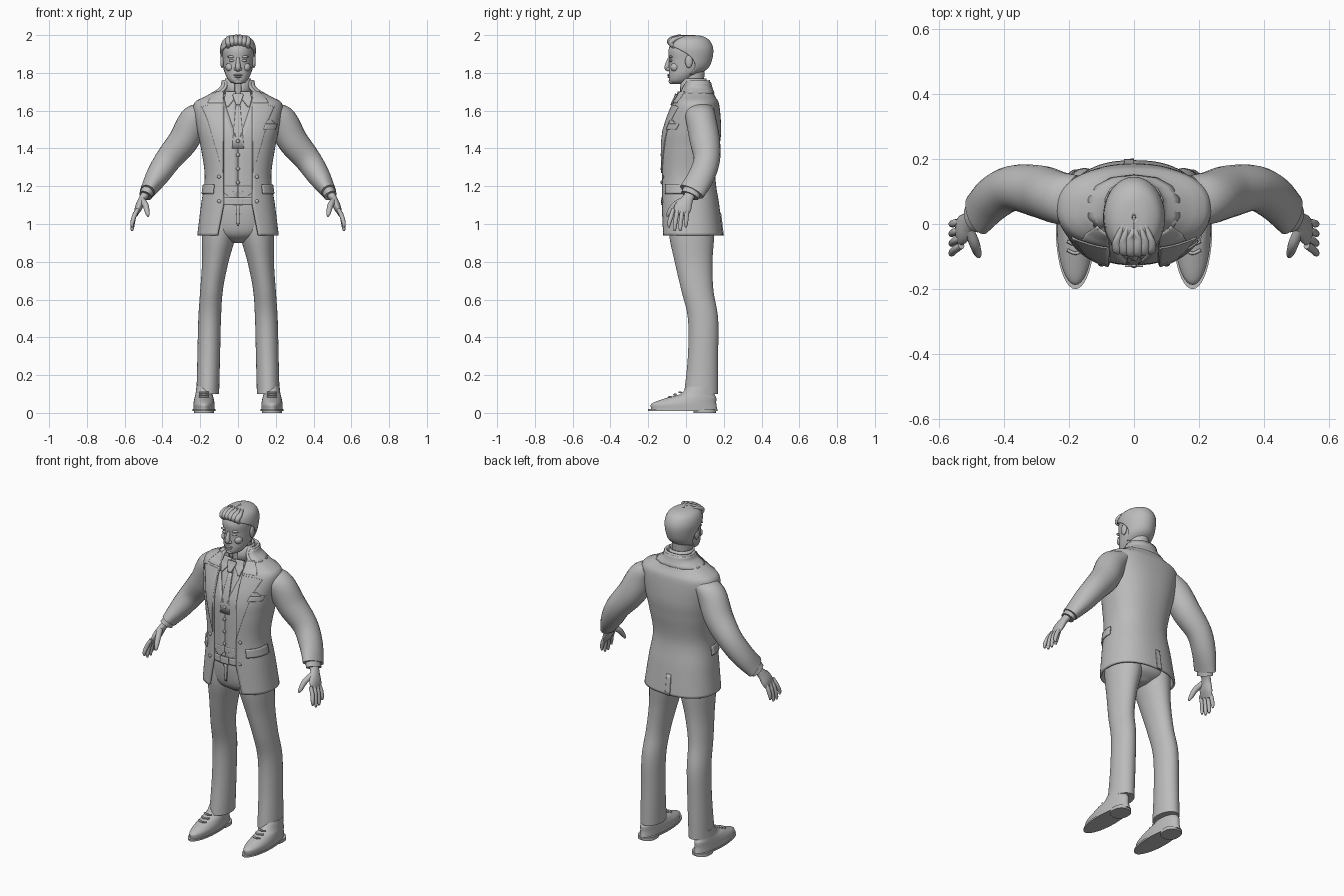
import bpy, bmesh
from math import sin, cos, asin, pi, sqrt, copysign
from mathutils import Vector, Matrix

if "Cube" in bpy.data.objects:
    bpy.data.objects.remove(bpy.data.objects["Cube"], do_unlink=True)

tone = (.5, .5, .5, 1)
grey = bpy.data.materials.new("plain grey")
grey.use_nodes = True
grey.diffuse_color = tone
grey.node_tree.nodes["Principled BSDF"].inputs["Base Color"].default_value = tone


def finish(name, bm, mirror=False, thick=0):
    bmesh.ops.recalc_face_normals(bm, faces=bm.faces)
    mesh = bpy.data.meshes.new(name)
    bm.to_mesh(mesh)
    bm.free()
    part = bpy.data.objects.new(name, mesh)
    bpy.context.collection.objects.link(part)
    mesh.materials.append(grey)
    if thick:
        solid = part.modifiers.new("Thickness", "SOLIDIFY")
        solid.thickness, solid.offset = thick, 0
    if mirror:
        part.modifiers.new("Mirror", "MIRROR").use_mirror_merge = False
    bpy.ops.object.select_all(action="DESELECT")
    part.select_set(True)
    bpy.context.view_layer.objects.active = part
    bpy.ops.object.shade_smooth_by_angle(angle=.9)


def smooth(keys, per=6):
    """Catmull-Rom curve through tuples of any length."""
    k = [Vector(key) for key in keys]
    k = [k[0] * 2 - k[1]] + k + [k[-1] * 2 - k[-2]]
    out = []
    for a, b, c, d in zip(k, k[1:], k[2:], k[3:]):
        for i in range(per):
            t = i / per
            out.append(b + (c - a) * t / 2 + (a - b * 2.5 + c * 2 - d / 2) * t * t
                       + (b * 3 - a - c * 3 + d) * t ** 3 / 2)
    return out + [k[-2]]


def skin(name, rows, closed=True, **options):
    """Faces between successive rows of points; closed rows are capped."""
    bm = bmesh.new()
    grid = [[bm.verts.new(point) for point in row] for row in rows]
    count = len(rows[0])
    for low, high in zip(grid, grid[1:]):
        for i in range(count if closed else count - 1):
            j = (i + 1) % count
            bm.faces.new((low[i], low[j], high[j], high[i]))
    if closed:
        bm.faces.new(grid[0])
        bm.faces.new(grid[-1])
    finish(name, bm, **options)


def power(value, exponent):
    return copysign(abs(value) ** exponent, value)


def ring(x, y, z, rx, ry, gap=0, square=1, count=40):
    """Level ring starting at the front; gap is the half angle left open."""
    steps = count - 1 if gap else count
    angles = [gap + 2 * (pi - gap) * i / steps for i in range(count)]
    return [Vector((x + rx * power(sin(a), square), y - ry * power(cos(a), square), z)) for a in angles]


def stack(name, keys, square=1, **options):
    """Solid from level sections: centre, half width, half depth."""
    skin(name, [ring(*key, square=square) for key in smooth(keys)], **options)


def tube(name, keys, count=24, **options):
    """Bent solid along a path: centre, half depth, half thickness."""
    path = smooth(keys)
    rows = []
    for i, key in enumerate(path):
        along = (path[min(i + 1, len(path) - 1)] - path[max(i - 1, 0)]).to_3d()
        along = Vector(along[:]).normalized()
        deep = (Vector((0, 1, 0)) - along * along.y).normalized()
        wide = deep.cross(along)
        turns = [2 * pi * j / count for j in range(count)]
        rows.append([Vector(key[:3]) + deep * key[3] * cos(a) + wide * key[4] * sin(a) for a in turns])
    skin(name, rows, **options)


def ball(name, centre, size, mirror=False):
    bm = bmesh.new()
    shape = Matrix.Translation(centre) @ Matrix.Diagonal((*size, 1))
    bmesh.ops.create_uvsphere(bm, u_segments=16, v_segments=10, radius=1, matrix=shape)
    finish(name, bm, mirror)


# Torso sections shared by all clothes: height, centre depth, half width, half depth
TORSO = smooth([(.94, .03, .21, .16), (1.1, .02, .19, .15), (1.25, .01, .17, .14), (1.4, .02, .19, .15),
                (1.5, .03, .21, .15), (1.63, .05, .23, .12), (1.67, .05, .17, .1),
                (1.72, .05, .09, .08), (1.76, .06, .08, .06)])
BOX, SHIRT, VEST, JACKET = .85, .91, .95, 1
THIN = .007


def section(z):
    for low, high in zip(TORSO, TORSO[1:]):
        if z <= high[0]:
            return low.lerp(high, max(0, (z - low[0]) / (high[0] - low[0])))
    return TORSO[-1]


def opening(z):
    """Half width of the open jacket front."""
    return min(.075 + max(0, 1.1 - z) * .2, section(z)[2] * .7)


def angle_of(x, z, layer=JACKET):
    return copysign(asin(min(1, abs(x) / (section(z)[2] * layer)) ** (1 / BOX)), x)


def on_torso(angle, z, layer=JACKET, out=0):
    _, cy, rx, ry = section(z)
    return Vector(((rx * layer + out) * power(sin(angle), BOX),
                   cy - (ry * layer + out) * power(cos(angle), BOX), z))


def garment(name, bottom, top, layer, gap, thick=THIN, count=60):
    rows = []
    for i in range(count + 1):
        z = bottom + (top - bottom) * i / count
        start = angle_of(max(gap(z), .001), z, layer)
        rows.append([on_torso(start + 2 * (pi - start) * j / count, z, layer) for j in range(count + 1)])
    skin(name, rows, closed=False, thick=thick)


def plate(name, rows, layer=JACKET, out=THIN, turn=False, mirror=False):
    """Thin piece laid on the torso: rows of height and two edges (angles if turn)."""
    dense = []
    for low, high in zip(rows, rows[1:]):
        dense += [Vector(low).lerp(Vector(high), t / 5) for t in range(5)]
    grid = []
    for z, start, end in dense + [Vector(rows[-1])]:
        if not turn:
            start, end = angle_of(start, z, layer), angle_of(end, z, layer)
        grid.append([on_torso(start + (end - start) * j / 10, z, layer, out) for j in range(11)])
    skin(name, grid, closed=False, thick=THIN, mirror=mirror)


def band(name, rows, layer, out=THIN):
    """Plate centred on the front: rows of height and half width."""
    plate(name, [(z, -half, half) for z, half in rows], layer, out)


def facing(name, rows):
    """Plates along both jacket edges: rows of height and width."""
    plate(name, [(z, opening(z), opening(z) + width) for z, width in rows], mirror=True)


# Jacket, waistcoat and shirt
garment("jacket", TORSO[0][0], TORSO[-1][0], JACKET, opening, thick=.012)
garment("waistcoat", 1.17, 1.66, VEST, lambda z: max(0, z - 1.43) / 3)
garment("shirt", 1.12, 1.69, SHIRT, lambda z: 0)
plate("waistcoat_point", [(1.2, 0, .08), (1.17, 0, .08), (1.14, .03, .04)], VEST, 0, mirror=True)
facing("lapel", [(1.27, 0), (1.55, .08), (1.62, .11), (1.63, .07)])
facing("collar_leaf", [(1.64, .08), (1.66, .07), (1.7, .03)])
plate("jacket_collar", [(z, .9, 2 * pi - .9) for z in (1.69, 1.75)], turn=True)
plate("pocket_flap", [(1.16, .7, 1.6), (1.21, .7, 1.6)], out=.01, turn=True, mirror=True)
plate("breast_pocket", [(1.5, .13, .19), (1.53, .14, .2)])
plate("pocket_square", [(1.53, .14, .19), (1.55, .15, .17)])
plate("back_vent", [(.94, pi, pi + .1), (1.06, pi, pi + .1)], turn=True)

# Tie, shirt collar and buttons
band("tie_blade", [(1.64, .01), (1.4, .03)], SHIRT)
band("tie_knot", [(1.63, .01), (1.68, .025), (1.69, .02)], SHIRT, out=.02)
plate("shirt_collar_tip", [(1.62, .05, .06), (1.66, .02, .07), (1.7, .01, .06)], VEST, mirror=True)
skin("shirt_collar", [ring(0, .04, z, 1.75 - z + r, 1.75 - z + r, gap=.25) for z, r in
                      ((1.68, 0), (1.72, .04), (1.77, .085))], closed=False, thick=THIN)
for i in range(4):
    ball("waistcoat_button", on_torso(0, 1.22 + .073 * i, VEST, THIN), (.01, .005, .01))
for z in (1.12, 1.25):
    ball("jacket_button", on_torso(angle_of(opening(z) + .02, z), z, out=.01), (.01, .005, .01), mirror=True)

# Trousers and belt
stack("trouser_leg", [(.16, .08, .1, .06, .09), (.155, .09, .3, .06, .08), (.15, .09, .5, .06, .08),
                      (.14, .06, .65, .06, .085), (.12, .04, .8, .07, .1), (.1, .03, .95, .09, .12),
                      (.09, .03, 1.1, .09, .12)], mirror=True)
stack("trouser_hips", [(0, .03, .9, .03, .06), (0, .03, .95, .15, .12), (0, .02, 1.05, .17, .13),
                       (0, .02, 1.16, .16, .13)], square=BOX)
band("fly", [(.99, .006), (1.1, .012)], SHIRT, out=0)
band("belt", [(1.1, .15), (1.14, .15)], SHIRT)
band("belt_buckle", [(1.1, .025), (1.14, .025)], SHIRT, out=.012)

# Sleeves
SLEEVE = [(.18, .07, 1.6, .08, .05), (.23, .08, 1.55, .08, .08), (.29, .1, 1.44, .08, .08),
          (.37, .11, 1.34, .07, .07), (.43, .08, 1.25, .07, .06), (.48, .03, 1.17, .07, .04)]
tube("sleeve", SLEEVE, mirror=True)
tube("shirt_cuff", [(.47, .04, 1.19, .05, .035), (.49, .02, 1.15, .05, .035)], mirror=True)
wrist, elbow = Vector(SLEEVE[-1][:3]), Vector(SLEEVE[-2][:3])
for i in range(3):
    spot = wrist.lerp(elbow, .2 + i / 5) + Vector((.02, .06, .02))
    ball("cuff_button", spot, (THIN, THIN, THIN), mirror=True)

# Hands
tube("palm", [(.48, .03, 1.17, .03, .025), (.505, .01, 1.135, .03, .02), (.525, -.015, 1.09, .045, .02),
              (.54, -.03, 1.05, .04, .01)], mirror=True)
for i in range(4):
    y, tip = -.067 + .024 * i, -.09 + .03 * i
    low = .96 + .01 * (i - 1.5) ** 2
    tube("finger", [(.53, y, 1.08, .01, .01), (.55, (y + tip) / 2, 1.04, .012, .012),
                    (.56, tip, low + .02, .01, .01), (.56, tip, low, .005, .005)], count=12, mirror=True)
tube("thumb", [(.51, -.01, 1.13, .016, .016), (.49, -.06, 1.1, .016, .016),
               (.48, -.09, 1.06, .012, .012), (.475, -.1, 1.04, .005, .005)], count=12, mirror=True)

# Shoes
foot = .18
stack("shoe", [(foot, -.01, .02, .056, .175), (foot, -.01, .05, .056, .17), (foot, .03, .08, .05, .13),
               (foot, .06, .1, .045, .09), (foot, .08, .14, .04, .07)], mirror=True)
skin("shoe_sole", [ring(foot, -.016, z, .06, .184) for z in (.01, .02)], mirror=True)
skin("shoe_heel", [ring(foot, .1, z, .052, .06, square=BOX) for z in (0, .02)], mirror=True)
for i in range(3):
    y, z = -.08 + .027 * i, .085 + .012 * i
    tube("shoe_lace", [(foot + side * .025, y - .01 * (side == 0), z, .005, .005) for side in (-1, 0, 1)],
         count=8, mirror=True)

# Neck and head
stack("neck", [(0, .045, 1.62, .07, .07), (0, .035, 1.72, .056, .06), (0, .03, 1.82, .056, .07)])
HEAD = smooth([(0, -.05, 1.74, .016, .02), (0, -.035, 1.755, .045, .053), (0, -.015, 1.785, .064, .076),
               (0, .01, 1.82, .074, .1), (0, .02, 1.87, .08, .11), (0, .02, 1.92, .083, .113),
               (0, .02, 1.96, .07, .095), (0, .02, 1.98, .04, .06), (0, .02, 1.986, .005, .007)])
skin("head", [ring(*key, square=.95) for key in HEAD])
tube("nose", [(0, -.088, 1.88, .008, .008), (0, -.1, 1.83, .014, .014), (0, -.09, 1.81, .006, .01)],
     count=14, mirror=False)
ball("nostril_wing", (.014, -.094, 1.82), (.008, .01, .008), mirror=True)
ball("brow", (.034, -.08, 1.885), (.024, .01, .007), mirror=True)
ball("eye", (.033, -.08, 1.865), (.015, .01, .007), mirror=True)
ball("cheek", (.042, -.058, 1.83), (.024, .024, .024), mirror=True)
ball("upper_lip", (0, -.09, 1.789), (.025, .01, .005))
ball("lower_lip", (0, -.088, 1.779), (.02, .01, .006))
ball("chin", (0, -.074, 1.755), (.024, .018, .015))
ball("ear", (.084, .015, 1.86), (.01, .02, .034), mirror=True)

# Hair: an enlarged head shell open over the face, with swept locks on top
skin("hair", [ring(x, y, z + .01, rx * 1.08, ry * 1.05,
                   gap=max(.01, 2 * sqrt(max(0, 1 - ((z - 1.78) / .16) ** 2))))
              for x, y, z, rx, ry in HEAD if z > 1.78], closed=False, thick=.01)
for i in range(6):
    x, rise = .02 * i - .05, .008 * sin(pi * i / 5)
    tube("hair_lock", [(x, -.06 - rise, 1.935 + rise, .01, .01), (x, -.08 - rise, 1.96 + rise, .014, .016),
                       (x, -.05, 1.98 + rise, .012, .016), (x / 2, .02, 1.985, .006, .012)], count=12)
